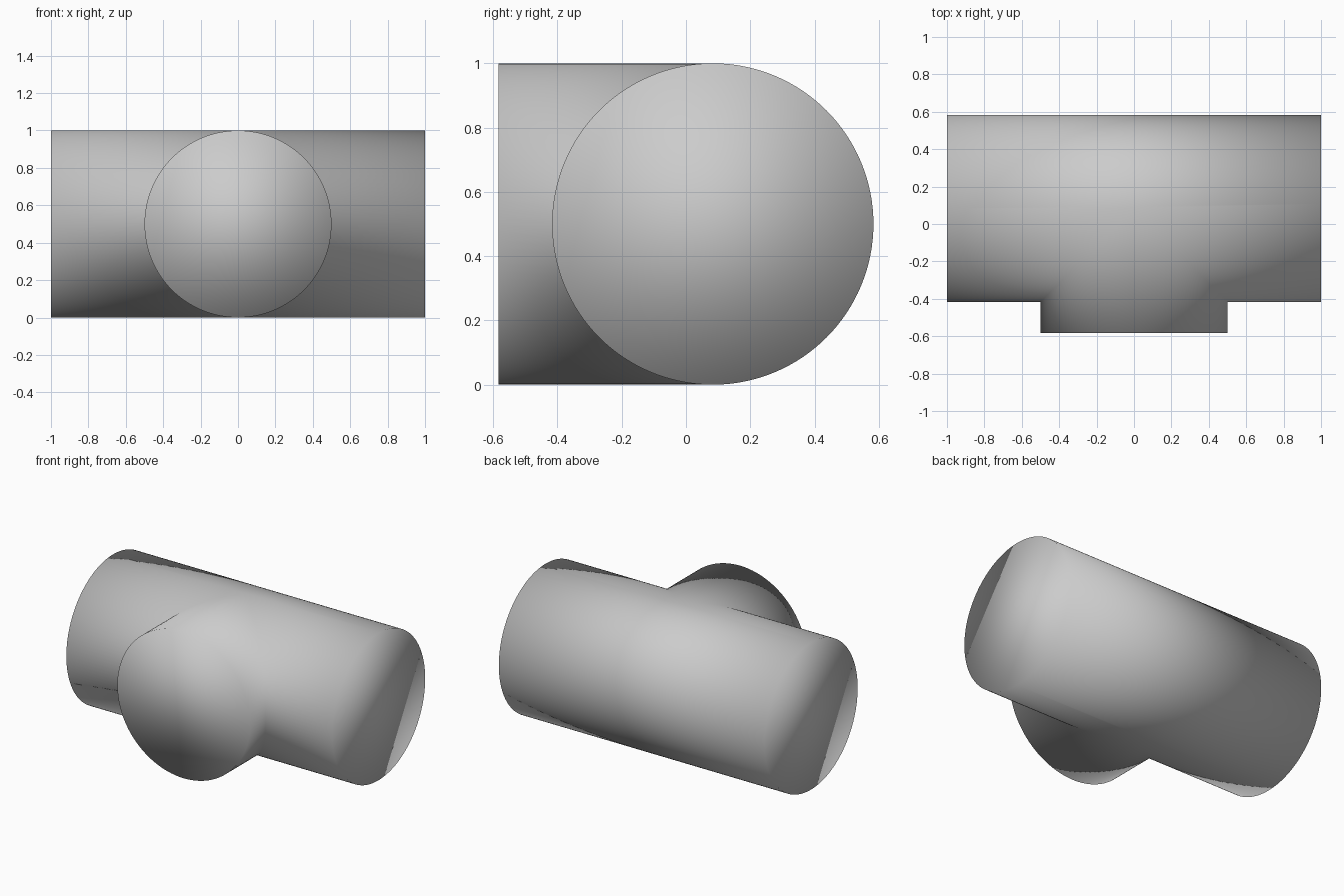
import bpy, bmesh
from math import sin, cos, pi

if "Cube" in bpy.data.objects:
    bpy.data.objects.remove(bpy.data.objects["Cube"])

R, HALF, N = 0.5, 1.0, 64       # pipe radius, half run length, segments per half turn
CY, CZ = 0.0833, 0.5            # run axis position
FRONT = -0.5833 - CY            # branch end, relative to the run axis

bm = bmesh.new()


def vert(x, y, z):
    return bm.verts.new((x, y + CY, z + CZ))


# Angle runs bottom to top; c is the sideways reach, z the height
arc = [(R * cos(-pi / 2 + pi * i / N), R * sin(-pi / 2 + pi * i / N)) for i in range(N + 1)]
arc[0], arc[N] = (0.0, -R), (0.0, R)

# End rings of the run: front half and back half
front, back, seam, mouth = {}, {}, {}, {}
for s in (-1, 1):
    front[s] = [vert(s * HALF, -c, z) for c, z in arc]
    back[s] = [front[s][0]] + [vert(s * HALF, c, z) for c, z in arc[1:-1]] + [front[s][N]]

# Mitred seam where run and branch meet, and the branch end ring
for store, y_of in ((seam, lambda c: -c), (mouth, lambda c: FRONT)):
    store[-1] = [vert(-c, y_of(c), z) for c, z in arc]
    store[1] = [store[-1][0]] + [vert(c, y_of(c), z) for c, z in arc[1:-1]] + [store[-1][N]]

# Walls
for i in range(N):
    for s in (-1, 1):
        bm.faces.new((front[s][i], front[s][i + 1], seam[s][i + 1], seam[s][i]))
        bm.faces.new((seam[s][i], seam[s][i + 1], mouth[s][i + 1], mouth[s][i]))
    loop = [back[-1][i], back[1][i], back[1][i + 1], back[-1][i + 1]]
    if i == 0:
        loop.insert(1, seam[1][0])
    if i == N - 1:
        loop.insert(3, seam[1][N])
    bm.faces.new(loop)

# End caps
for s in (-1, 1):
    bm.faces.new(front[s] + back[s][-2:0:-1])
bm.faces.new(mouth[-1] + mouth[1][-2:0:-1])

bmesh.ops.recalc_face_normals(bm, faces=bm.faces[:])
for f in bm.faces:
    f.smooth = True

mesh = bpy.data.meshes.new("tee_pipe")
bm.to_mesh(mesh)
bm.free()
bpy.context.collection.objects.link(bpy.data.objects.new("tee_pipe", mesh))
